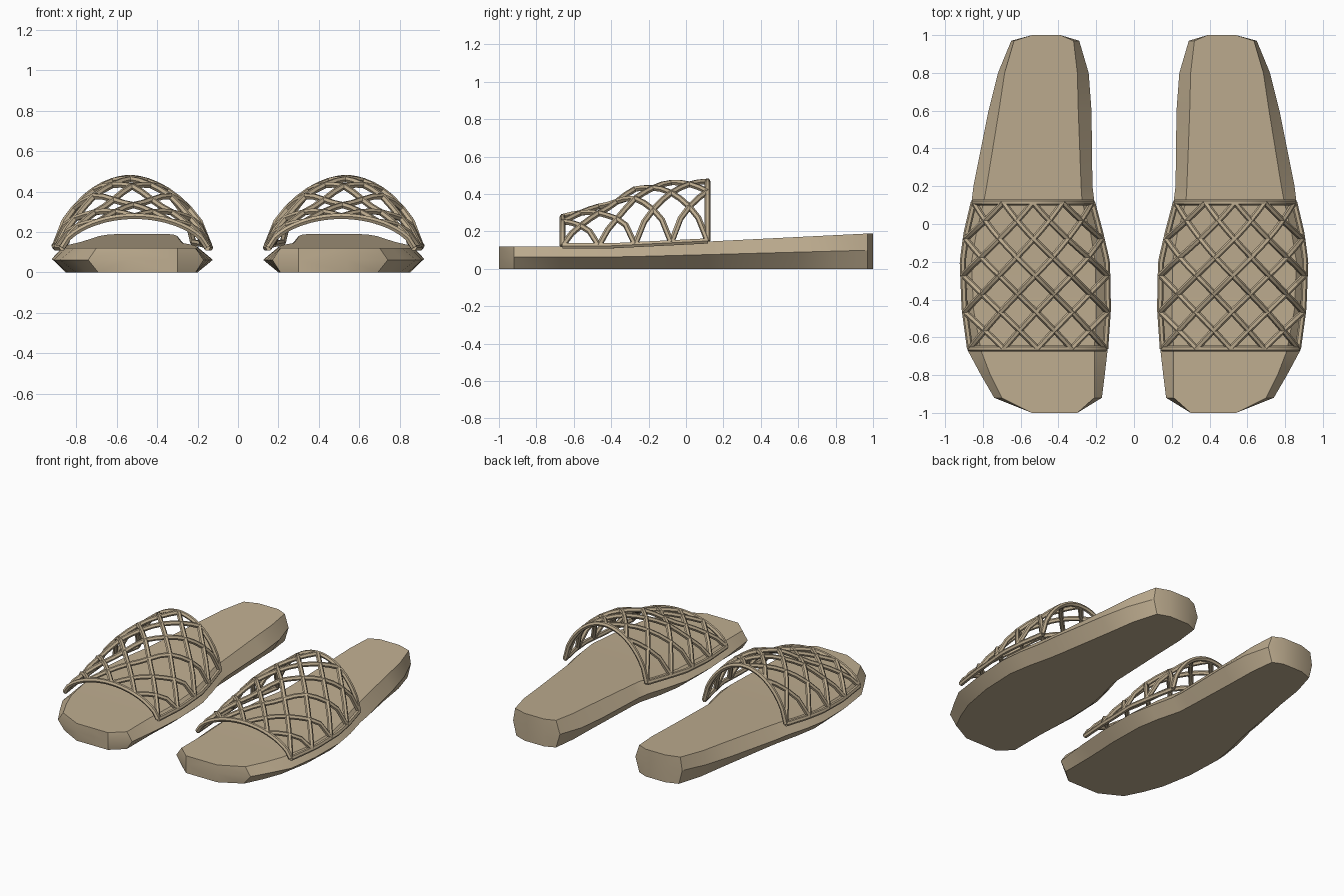
import bpy, bmesh

if "Cube" in bpy.data.objects:
    bpy.data.objects.remove(bpy.data.objects["Cube"])

tan = bpy.data.materials.new("tan")
tan.diffuse_color = (0.52, 0.42, 0.28, 1)
tan.use_nodes = True
tan.node_tree.nodes["Principled BSDF"].inputs["Base Color"].default_value = tan.diffuse_color

# Sole stations: y, widest left/right, top rim left/right
STATIONS = [
    (-1.00, .30, .54, .30, .54), (-.92, .17, .74, .21, .70),
    (-.80, .155, .81, .21, .76), (-.67, .14, .88, .21, .81),
    (-.45, .125, .91, .20, .85), (-.20, .13, .92, .205, .86),
    (-.05, .165, .90, .23, .835), (.12, .21, .86, .275, .795),
    (.20, .22, .85, .28, .78), (.60, .225, .77, .295, .715),
    (.80, .24, .72, .30, .685), (.97, .29, .65, .32, .635),
    (1.00, .39, .54, .39, .54)]
CREST = [(-.67, .275), (-.5, .325), (-.4, .35), (-.28, .425),
         (-.1, .46), (0, .465), (.12, .468)]


def lerp(table, x, col=1):
    for a, b in zip(table, table[1:]):
        if x <= b[0]:
            k = max(0, (x - a[0]) / (b[0] - a[0]))
            return a[col] + k * (b[col] - a[col])
    return table[-1][col]


def finish(obj):
    obj.data.materials.clear()
    obj.data.materials.append(tan)
    bpy.ops.object.select_all(action='DESELECT')
    obj.select_set(True)
    bpy.context.view_layer.objects.active = obj
    bpy.ops.object.shade_smooth_by_angle(angle=0.5)
    mir = obj.modifiers.new("other_shoe", 'MIRROR')
    mir.use_axis[0] = True


def top_z(y):
    return .12 + .07 * max(0, (y + .4) / 1.4)


# Sole: hexagonal sections lofted from toe to heel
bm = bmesh.new()
rings = []
for y, l, r, tl, tr in STATIONS:
    zt = top_z(y)
    zm = .062 + .038 * max(0, (y + .4) / 1.4)
    sec = [(tl, zt), (tr, zt), (r, zm), (tr - .01 * (r > tr), 0), (tl, 0), (l, zm)]
    rings.append([bm.verts.new((x, y, z)) for x, z in sec])
for a, b in zip(rings, rings[1:]):
    for i in range(6):
        j = (i + 1) % 6
        bm.faces.new((a[i], a[j], b[j], b[i]))
bm.faces.new(rings[0])
bm.faces.new(rings[-1])
bmesh.ops.recalc_face_normals(bm, faces=bm.faces)
mesh = bpy.data.meshes.new("sole")
bm.to_mesh(mesh)
bm.free()
sole = bpy.data.objects.new("sole", mesh)
bpy.context.collection.objects.link(sole)
finish(sole)


# Arched strap surface: u across the foot, v from toe to heel, both 0..1
def strap(u, v):
    y = -.66 + .775 * v
    l, r = lerp(STATIONS, y, 1) + .013, lerp(STATIONS, y, 2) - .013
    t = 2 * u - 1
    base = top_z(y) + .003
    h = lerp(CREST, y) - base
    return (l + (r - l) * u, y, base + h * max(0, 1 - t * t) ** .65)


def rods(name, paths, radius):
    cu = bpy.data.curves.new(name, 'CURVE')
    cu.dimensions = '3D'
    cu.bevel_depth = radius
    cu.bevel_resolution = 1
    cu.use_fill_caps = True
    for path in paths:
        sp = cu.splines.new('POLY')
        sp.points.add(len(path) - 1)
        for p, uv in zip(sp.points, path):
            p.co = (*strap(*uv), 1)
    obj = bpy.data.objects.new(name, cu)
    bpy.context.collection.objects.link(obj)
    bpy.ops.object.select_all(action='DESELECT')
    obj.select_set(True)
    bpy.context.view_layer.objects.active = obj
    bpy.ops.object.convert(target='MESH')
    finish(bpy.context.view_layer.objects.active)


# Diagonal lattice in both directions
N = 16
diagonals = []
for k in range(-12, 13, 4):
    path = [(i / N, (i + k) / N) for i in range(N + 1) if 0 <= i + k <= N]
    diagonals += [path, [(1 - u, v) for u, v in path]]
rods("strap_lattice", diagonals, .016)

# Border around the strap
steps = [i / 24 for i in range(25)]
rods("strap_border", [[(u, 0) for u in steps], [(u, 1) for u in steps],
                      [(0, v) for v in steps], [(1, v) for v in steps]], .016)
